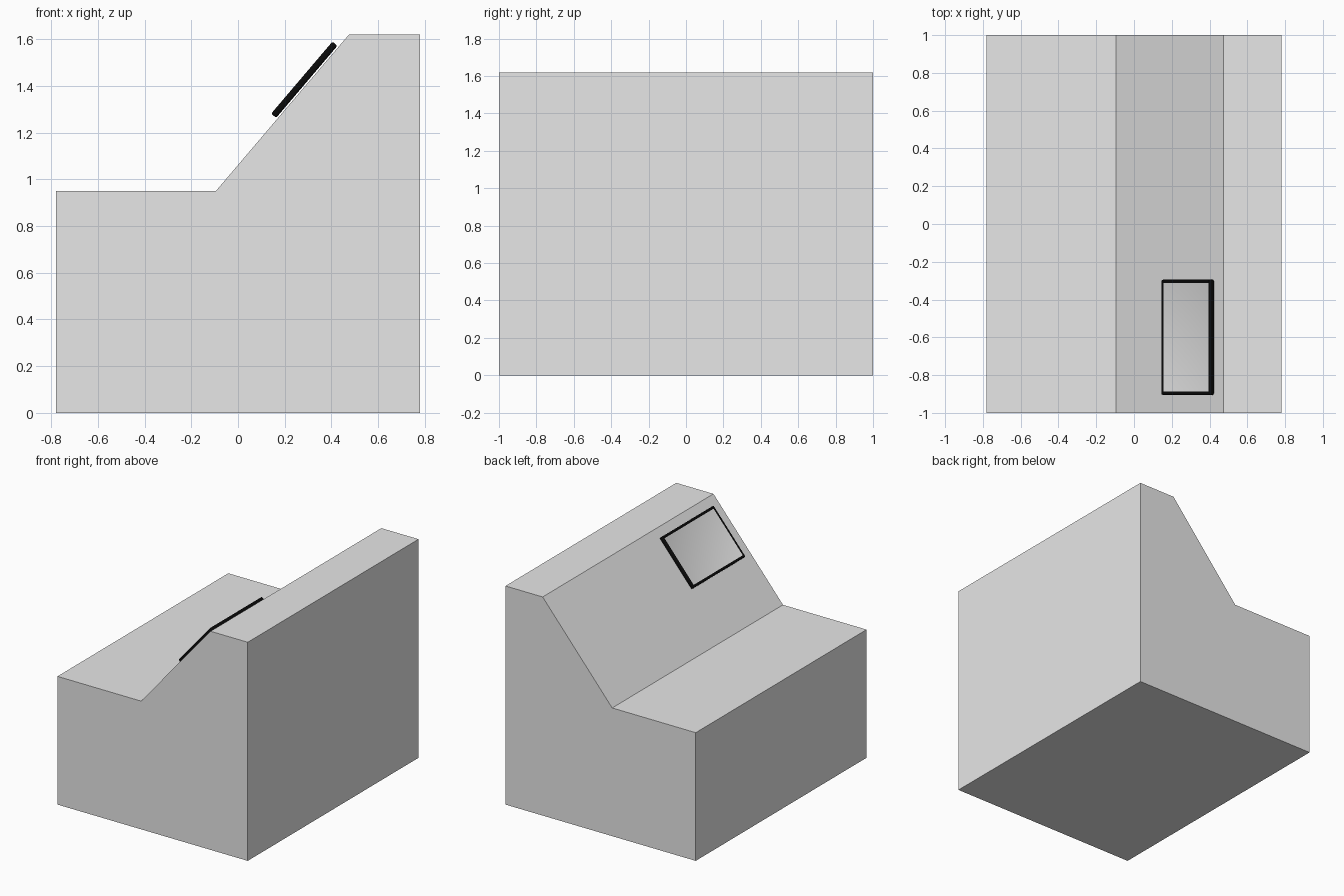
import bpy, bmesh
from math import atan2
from mathutils import Matrix, Vector

cube = bpy.data.objects.get("Cube")
if cube:
    bpy.data.objects.remove(cube, do_unlink=True)


def material(name, value):
    mat = bpy.data.materials.new(name)
    mat.use_nodes = True
    color = (value, value, value, 1)
    mat.diffuse_color = color
    mat.node_tree.nodes["Principled BSDF"].inputs["Base Color"].default_value = color
    return mat


def add_object(name, bm, *mats):
    bmesh.ops.recalc_face_normals(bm, faces=bm.faces)
    mesh = bpy.data.meshes.new(name)
    bm.to_mesh(mesh)
    bm.free()
    obj = bpy.data.objects.new(name, mesh)
    bpy.context.collection.objects.link(obj)
    for mat in mats:
        mesh.materials.append(mat)
    return obj


grey = material("body grey", 0.8)
black = material("frame black", 0.003)
pale = material("screen pale grey", 0.95)

# Console body: side profile extruded along y
foot, crest = Vector((-0.095, 0, 0.95)), Vector((0.475, 0, 1.62))
profile = [(-0.78, 0), (0.78, 0), (0.78, crest.z), (crest.x, crest.z),
           (foot.x, foot.z), (-0.78, foot.z)]
bm = bmesh.new()
face = bm.faces.new([bm.verts.new((x, -1, z)) for x, z in profile])
side = bmesh.ops.extrude_face_region(bm, geom=[face])
bmesh.ops.translate(bm, vec=(0, 2, 0),
                    verts=[v for v in side["geom"] if isinstance(v, bmesh.types.BMVert)])
add_object("console_body", bm, grey)

# Placement of the display, floating just above the slope
slope = crest - foot
tilt = Matrix.Rotation(-atan2(slope.z, slope.x), 4, 'Y')
place = Matrix.Translation((0.284, -0.6, 1.427)) @ tilt

# Display: rounded slab whose front face is inset to form the screen
LENGTH, WIDTH, DEPTH, RIM = 0.405, 0.61, 0.028, 0.022
bm = bmesh.new()
bmesh.ops.create_cube(bm, size=1, matrix=Matrix.Diagonal((LENGTH, WIDTH, DEPTH, 1)))
bmesh.ops.bevel(bm, geom=bm.edges[:], offset=0.008, segments=3, profile=0.5,
                affect='EDGES')
bm.normal_update()
front = max(bm.faces, key=lambda f: f.calc_center_median().z + f.calc_area())
if front.normal.z < 0:
    front = max((f for f in bm.faces if f.normal.z > 0.99), key=lambda f: f.calc_area())
bmesh.ops.inset_region(bm, faces=[front], thickness=RIM - 0.008, depth=-0.003)
front.material_index = 1
bm.transform(place)
display = add_object("display_screen", bm, black, pale)
bpy.context.view_layer.objects.active = display
display.select_set(True)
bpy.ops.object.shade_smooth_by_angle()
